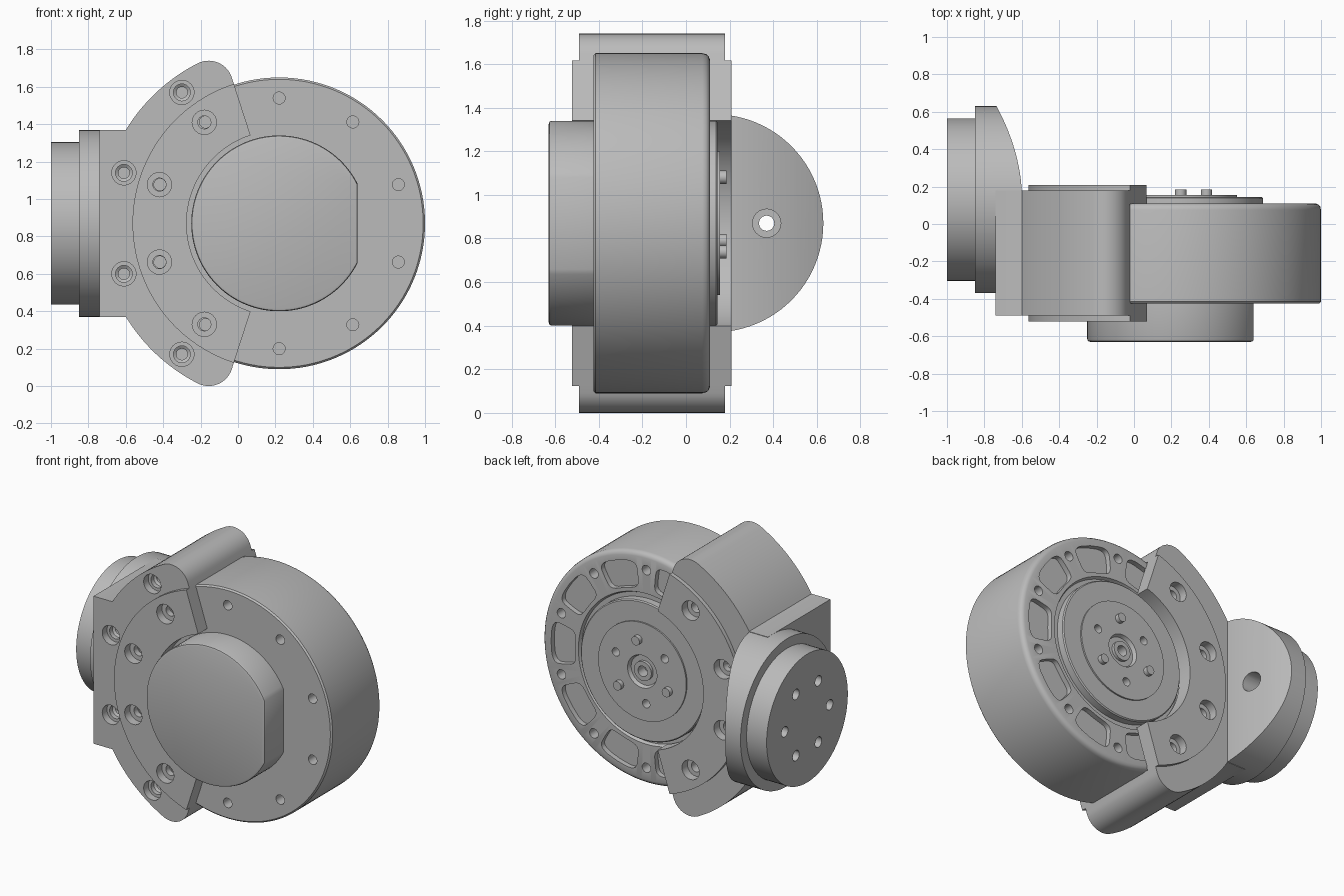
import bpy, bmesh
from math import cos, sin, radians, pi, copysign

if "Cube" in bpy.data.objects:
    bpy.data.objects.remove(bpy.data.objects["Cube"])

GREY = (0.5, 0.5, 0.5, 1)
metal = bpy.data.materials.new("machined_grey")
metal.use_nodes = True
metal.diffuse_color = GREY
metal.node_tree.nodes["Principled BSDF"].inputs["Base Color"].default_value = GREY

CX, CZ = 0.22, 0.87      # motor axis
FY = 0.13                # flange axis across y


def place(u, v, h, axis):
    return {"X": (h, u, v), "Y": (u, h, v), "Z": (u, v, h)}[axis]


def loft(bm, rings):
    """Skin closed rings in order and cap both ends."""
    rows = [[bm.verts.new(p) for p in ring] for ring in rings]
    n = len(rows[0])
    for a, b in zip(rows, rows[1:]):
        for i in range(n):
            j = (i + 1) % n
            bm.faces.new((a[i], a[j], b[j], b[i]))
    bm.faces.new(rows[0][::-1])
    bm.faces.new(rows[-1])


def lathe(bm, profile, centre, axis="Y", seg=24):
    turns = [2 * pi * i / seg for i in range(seg)]
    loft(bm, [[place(centre[0] + r * cos(t), centre[1] + r * sin(t), h, axis)
               for t in turns] for r, h in profile])


def prism(bm, outline, lo, hi, axis="Y"):
    loft(bm, [[place(u, v, h, axis) for u, v in outline] for h in (lo, hi)])


def arc(r, a0, a1, n, centre=(CX, CZ)):
    steps = [radians(a0 + (a1 - a0) * i / n) for i in range(n + 1)]
    return [(centre[0] + r * cos(t), centre[1] + r * sin(t)) for t in steps]


def polar(r, deg):
    return arc(r, deg, deg, 1)[0]


def finish(name, bm):
    bmesh.ops.recalc_face_normals(bm, faces=bm.faces)
    mesh = bpy.data.meshes.new(name)
    bm.to_mesh(mesh)
    bm.free()
    mesh.materials.append(metal)
    ob = bpy.data.objects.new(name, mesh)
    bpy.context.collection.objects.link(ob)
    return ob


def cut(ob, cutter_bm, operation="DIFFERENCE"):
    cutter = finish("cutter", cutter_bm)
    cutter.hide_render = True
    mod = ob.modifiers.new("cut", "BOOLEAN")
    mod.operation, mod.solver, mod.object = operation, "EXACT", cutter
    graph = bpy.context.evaluated_depsgraph_get()
    mesh = bpy.data.meshes.new_from_object(ob.evaluated_get(graph))
    ob.modifiers.clear()
    ob.data = mesh
    bpy.data.objects.remove(cutter)


def smooth(ob):
    bpy.ops.object.select_all(action="DESELECT")
    ob.select_set(True)
    bpy.context.view_layer.objects.active = ob
    bpy.ops.object.shade_smooth_by_angle(angle=radians(30))


parts = []

# Motor housing with stepped output face at the back
bm = bmesh.new()
lathe(bm, [(0.77, -0.425), (0.78, -0.415), (0.78, 0.075), (0.776, 0.092),
           (0.766, 0.104), (0.75, 0.11), (0.51, 0.11), (0.5, 0.09),
           (0.47, 0.09), (0.47, 0.138), (0.463, 0.145), (0.33, 0.145),
           (0.33, 0.155), (0.11, 0.155), (0.1, 0.13), (0.065, 0.13),
           (0.065, 0.15), (0.035, 0.15), (0.035, 0.08)], (CX, CZ), seg=128)
motor = finish("motor_housing", bm)
bm = bmesh.new()
for k in range(10):
    spot = polar(0.67, 18 + 36 * k)
    lathe(bm, [(0.032, -0.5), (0.032, -0.33)], spot)
    lathe(bm, [(0.032, 0.02), (0.032, 0.2)], spot)
    # Rounded lightening pocket between two holes
    outline = []
    for i in range(32):
        c, s = cos(2 * pi * i / 32), sin(2 * pi * i / 32)
        c, s = (copysign(abs(w) ** 0.45, w) for w in (c, s))
        outline.append(polar(0.625 + 0.09 * s, 36 * k + 12 * c))
    prism(bm, outline, 0.075, 0.2)
for k in range(3):
    lathe(bm, [(0.028, 0.09), (0.028, 0.2)], polar(0.213, 22 + 120 * k))
cut(motor, bm)
parts.append(motor)

# Drive pins on the output face
bm = bmesh.new()
for k in range(3):
    lathe(bm, [(0.03, 0.13), (0.03, 0.185)], polar(0.213, 82 + 120 * k))
parts.append(finish("drive_pins", bm))

# Front cover with one flat side and a softened front edge
bm = bmesh.new()
rings = [(0.455, 0.405, -0.63), (0.466, 0.416, -0.626),
         (0.47, 0.42, -0.615), (0.47, 0.42, -0.41)]
loft(bm, [[place(CX + min(x - CX, flat), z, y, "Y")
           for x, z in arc(r, 26.7, 333.3, 96)] for r, flat, y in rings])
parts.append(finish("front_cover", bm))

# Bracket body wrapping the motor
LOBE = polar(0.83, 117)
upper = [(-0.74, 1.37), (-0.6, 1.37)]
upper += arc(0.96, 148.6, 118, 16) + arc(0.13, 117, 18, 14, LOBE)
upper += arc(0.777, 108, 180, 32)
lower = [(x, 2 * CZ - z) for x, z in upper[-2::-1]]
bm = bmesh.new()
prism(bm, upper + lower, -0.49, 0.18)
body = finish("bracket_body", bm)
bm = bmesh.new()
for x, dz in ((-0.3, 0.7), (-0.61, 0.27)):
    for side in (1, -1):
        lathe(bm, [(0.065, -0.6), (0.065, -0.44), (0.045, -0.44), (0.045, -0.41),
                   (0.03, -0.4), (0.03, -0.33)], (x, CZ + side * dz))
cut(body, bm)
parts.append(body)

# Curved clamp plates on both faces of the motor
for name, lo, hi, face, deep in (("front_clamp_plate", -0.522, -0.42, -0.6, -0.465),
                                 ("back_clamp_plate", 0.106, 0.208, 0.3, 0.15)):
    bm = bmesh.new()
    prism(bm, arc(0.784, 108, 252, 64) + arc(0.495, 252, 108, 64), lo, hi)
    plate = finish(name, bm)
    bm = bmesh.new()
    back = 0.0 if face > 0 else -0.35
    for x, dz in ((-0.18, 0.54), (-0.42, 0.207)):
        for side in (1, -1):
            lathe(bm, [(0.065, face), (0.065, deep), (0.035, deep), (0.035, back)],
                  (x, CZ + side * dz))
    cut(plate, bm)
    parts.append(plate)

# Mounting collar: round block trimmed by a curved slope
bm = bmesh.new()
lathe(bm, [(0.5, -0.85), (0.5, -0.5)], (FY, CZ), "X", 96)
collar = finish("mounting_collar", bm)
slope = [(-0.6 - 0.06 * t - 0.533 * t * t, 0.18 + t)
         for t in [0.5 * i / 16 for i in range(17)]]
bm = bmesh.new()
prism(bm, [(-0.9, -0.6), (-0.72, -0.6), (-0.72, 0.17), (-0.6, 0.17)]
      + slope + [(-0.9, 0.68)], 0.2, 1.6, "Z")
cut(collar, bm, "INTERSECT")
bm = bmesh.new()
lathe(bm, [(0.035, -0.9), (0.035, -0.79), (0.065, -0.79), (0.065, -0.4)],
      (FY + 0.24, CZ), "X")
cut(collar, bm)
parts.append(collar)

# Base disc with a ring of six mounting holes
bm = bmesh.new()
lathe(bm, [(0.435, -1), (0.435, -0.845)], (FY, CZ), "X", 96)
base = finish("base_disc", bm)
bm = bmesh.new()
for k in range(6):
    depth = -0.8 if k == 0 else -0.88
    lathe(bm, [(0.035, -1.1), (0.035, depth)], arc(0.24, 60 * k, 60 * k, 1, (FY, CZ))[0], "X")
cut(base, bm)
parts.append(base)

for part in parts:
    smooth(part)
